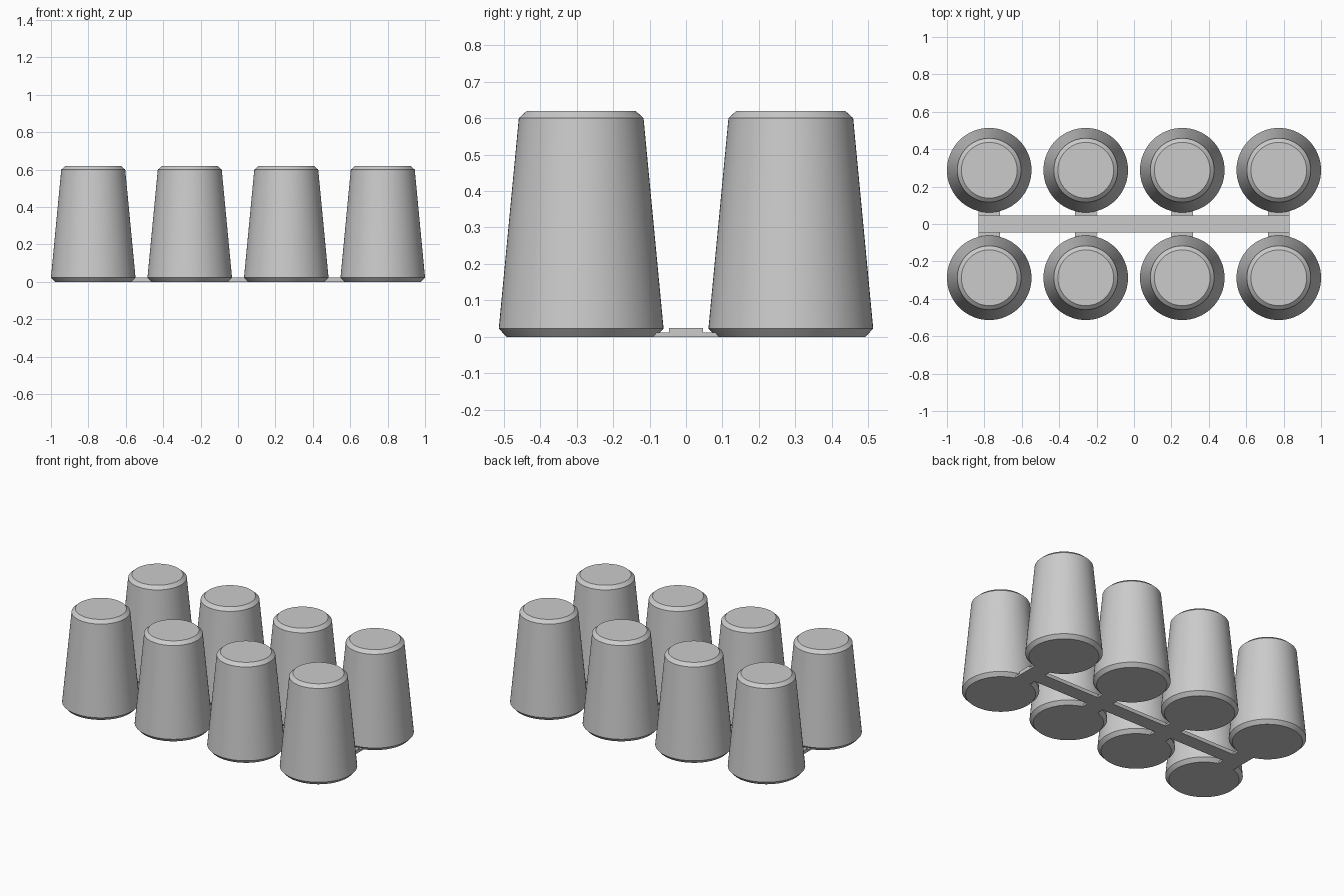
import bpy, bmesh, math

cube = bpy.data.objects.get("Cube")
if cube:
    bpy.data.objects.remove(cube, do_unlink=True)

grey = bpy.data.materials.new("plain grey")
grey.use_nodes = True
colour = (0.6, 0.6, 0.6, 1)
grey.diffuse_color = colour
grey.node_tree.nodes["Principled BSDF"].inputs["Base Color"].default_value = colour

PITCH, ROW_Y = 0.516, 0.2875
COLUMNS = [(i - 1.5) * PITCH for i in range(4)]


def add_object(name, mesh, location=(0, 0, 0)):
    ob = bpy.data.objects.new(name, mesh)
    ob.location = location
    bpy.context.collection.objects.link(ob)
    return ob


def cup_mesh(profile, sides=64):
    """Closed round solid from (radius, height) rings."""
    bm = bmesh.new()
    rings = [[bm.verts.new((r * math.cos(math.tau * k / sides),
                            r * math.sin(math.tau * k / sides), z))
              for k in range(sides)] for r, z in profile]
    for low, high in zip(rings, rings[1:]):
        for k in range(sides):
            n = (k + 1) % sides
            bm.faces.new((low[k], low[n], high[n], high[k])).smooth = True
    bm.faces.new(rings[0][::-1])
    bm.faces.new(rings[-1])
    # Keep the chamfer edges crisp
    for e in bm.edges:
        e.smooth = abs(e.verts[0].co.z - e.verts[1].co.z) > 0.001
    mesh = bpy.data.meshes.new("tapered_cup")
    bm.to_mesh(mesh)
    bm.free()
    mesh.materials.append(grey)
    return mesh


def bar(name, x, width, depth, height):
    """Flat bar resting on the ground, centred on y = 0."""
    bm = bmesh.new()
    bmesh.ops.create_cube(bm, size=1)
    bmesh.ops.scale(bm, vec=(width, depth, height), verts=bm.verts)
    bmesh.ops.translate(bm, vec=(0, 0, height / 2), verts=bm.verts)
    mesh = bpy.data.meshes.new(name)
    bm.to_mesh(mesh)
    bm.free()
    mesh.materials.append(grey)
    return add_object(name, mesh, (x, 0, 0))


# Two rows of tapered cups with chamfered rims
cup = cup_mesh([(0.205, 0), (0.226, 0.023), (0.171, 0.6), (0.149, 0.62)])
for row, y in (("front", -ROW_Y), ("back", ROW_Y)):
    for i, x in enumerate(COLUMNS):
        add_object(f"{row}_cup_{i + 1}", cup, (x, y, 0))

# Central runner and the thin cross links joining each pair of cups
bar("runner", 0, 1.664, 0.092, 0.024)
for i, x in enumerate(COLUMNS):
    bar(f"cross_link_{i + 1}", x, 0.116, 0.2, 0.012)
